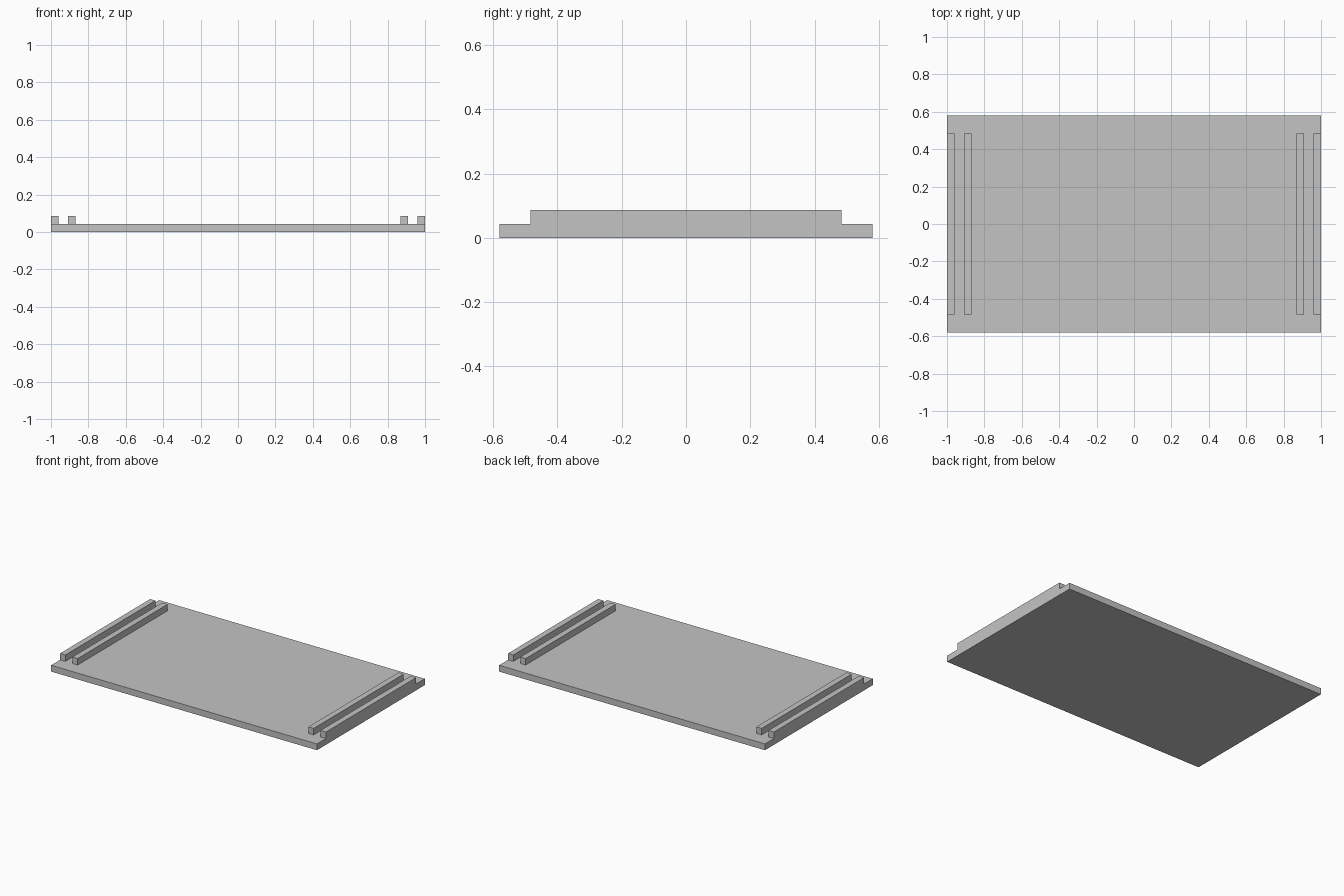
import bpy

cube = bpy.data.objects.get("Cube")
if cube:
    bpy.data.objects.remove(cube, do_unlink=True)

# Plain grey finish
grey = bpy.data.materials.new("light_grey")
grey.use_nodes = True
colour = (0.55, 0.55, 0.55, 1)
grey.diffuse_color = colour
grey.node_tree.nodes["Principled BSDF"].inputs["Base Color"].default_value = colour

PLATE_TOP = 0.043
RAIL_TOP = 0.087
RAIL_WIDTH = 0.04


def box(name, x, width, depth, bottom, top):
    """Flat-faced box centred on y = 0."""
    bpy.ops.mesh.primitive_cube_add(size=1, location=(x, 0, (bottom + top) / 2))
    obj = bpy.context.object
    obj.name = name
    obj.scale = (width, depth, top - bottom)
    bpy.ops.object.transform_apply(location=False, rotation=False, scale=True)
    obj.data.materials.append(grey)
    return obj


# Base plate
box("base_plate", 0, 2, 1.16, 0, PLATE_TOP)

# Pair of parallel rails along each short end
for side, sign in (("left", 1), ("right", -1)):
    for place, x in (("outer", 0.98), ("inner", 0.888)):
        box(f"{side}_{place}_rail", sign * x, RAIL_WIDTH, 0.968, PLATE_TOP, RAIL_TOP)
